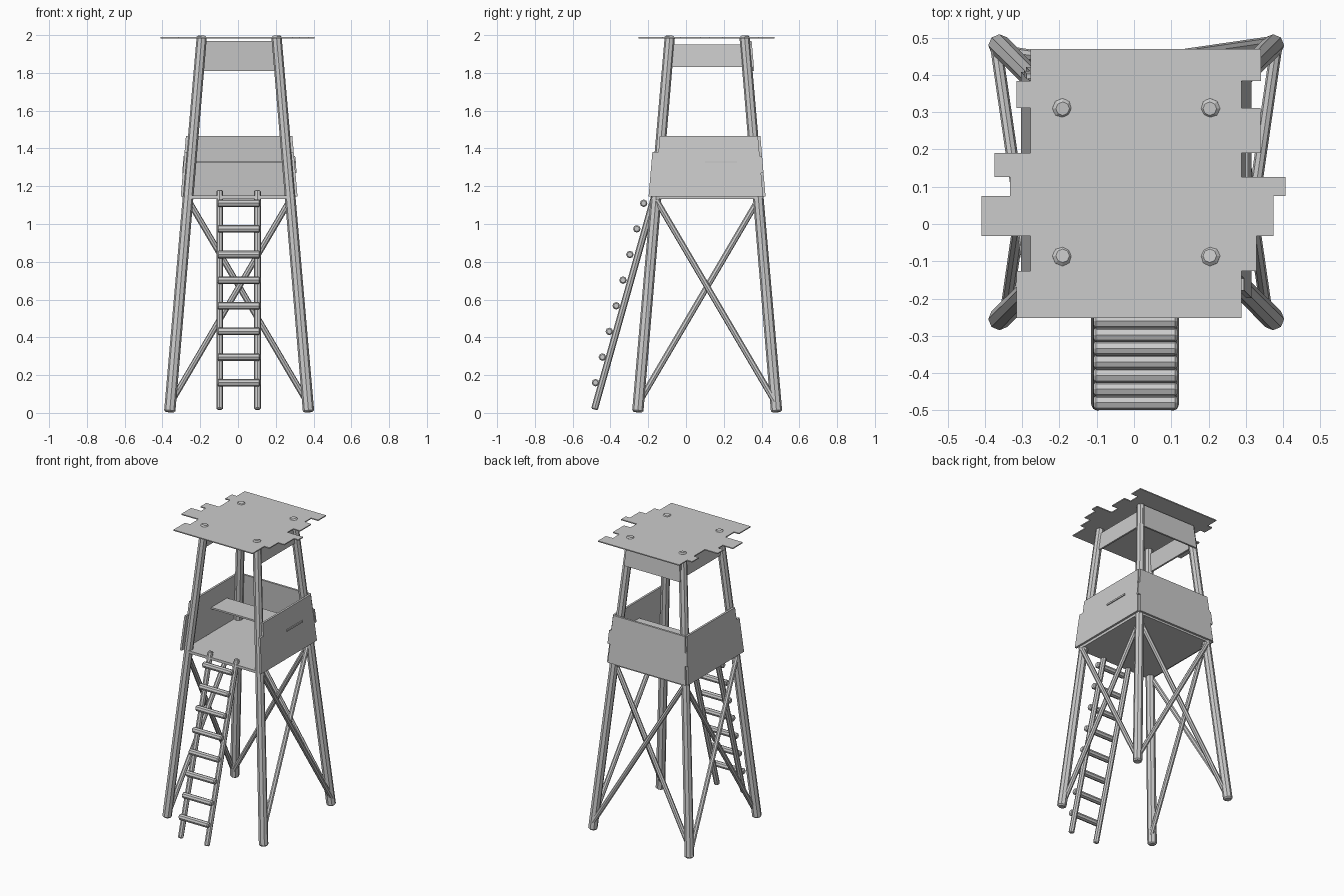
import bpy, bmesh
from mathutils import Vector

if "Cube" in bpy.data.objects:
    bpy.data.objects.remove(bpy.data.objects["Cube"])

CX, CY = 0.006, 0.112          # centre of the tower


def half(z):
    """Half distance between leg centre lines at a height."""
    return 0.368 - 0.0855 * z


def finish(name, bm):
    bmesh.ops.recalc_face_normals(bm, faces=bm.faces[:])
    me = bpy.data.meshes.new(name)
    bm.to_mesh(me)
    bm.free()
    ob = bpy.data.objects.new(name, me)
    bpy.context.collection.objects.link(ob)
    return ob


def pole(name, a, b, r0, r1=None, sides=8):
    """Round timber between two points with chamfered ends."""
    a, b = Vector(a), Vector(b)
    r1 = r1 or r0
    d = b - a
    bm = bmesh.new()
    bmesh.ops.create_cone(bm, cap_ends=True, segments=sides,
                          radius1=r0, radius2=r1, depth=d.length)
    caps = [f for f in bm.faces if len(f.verts) > 4]
    edges = list({e for f in caps for e in f.edges})
    bmesh.ops.bevel(bm, geom=edges, offset=r1 * 0.3, segments=1, affect='EDGES')
    ob = finish(name, bm)
    ob.rotation_mode = 'QUATERNION'
    ob.rotation_quaternion = d.to_track_quat('Z', 'Y')
    ob.location = (a + b) / 2
    return ob


def prism(name, low, high):
    """Solid between two matching outlines."""
    bm = bmesh.new()
    A = [bm.verts.new(p) for p in low]
    B = [bm.verts.new(p) for p in high]
    bm.faces.new(A)
    bm.faces.new(B)
    for i in range(len(A)):
        j = (i + 1) % len(A)
        bm.faces.new((A[i], A[j], B[j], B[i]))
    return finish(name, bm)


def box(name, x0, x1, y0, y1, z0, z1):
    pts = [(x0, y0), (x1, y0), (x1, y1), (x0, y1)]
    return prism(name, [(x, y, z0) for x, y in pts], [(x, y, z1) for x, y in pts])


def place(side, t, o, z):
    """Along-side distance t and outward distance o to world coordinates."""
    if side == 'back':
        return (CX + t, CY + o, z)
    return (CX + (o if side == 'right' else -o), CY + t, z)


def panel(name, side, rows, off, th):
    """Leaning board wall; rows are (z0, z1, extension at start, at end)."""
    start, end = [], []
    for z0, z1, e0, e1 in rows:
        for z in (z0, z1):
            start.append((-half(z) - e0, z))
            end.append((half(z) + e1, z))
    outline = start + end[::-1]
    return prism(name,
                 [place(side, t, half(z) + off, z) for t, z in outline],
                 [place(side, t, half(z) + off + th, z) for t, z in outline])


# Four splayed legs
for fy, sy in (('front', -1), ('back', 1)):
    for fx, sx in (('left', -1), ('right', 1)):
        z0, z1 = 0.004, 1.997
        pole(f"{fy}_{fx}_leg",
             (CX + sx * half(z0), CY + sy * half(z0), z0),
             (CX + sx * half(z1), CY + sy * half(z1), z1), 0.030, 0.027)

# Crossed braces on three sides
for side in ('left', 'right', 'back'):
    for k, s in enumerate((-1, 1)):
        o = 0.012 * s
        pole(f"{side}_brace_{k + 1}",
             place(side, s * half(0.05), half(0.05) + o, 0.05),
             place(side, -s * half(1.13), half(1.13) + o, 1.13), 0.016)

# Floor platform
box("floor", CX - 0.29, CX + 0.29, CY - 0.295, CY + 0.295, 1.132, 1.15)

# Parapet walls with uneven plank ends
side_rows = [(1.145, 1.38, 0.04, 0.026), (1.38, 1.465, 0.008, 0.026)]
panel("right_wall", 'right', side_rows, 0.025, 0.014)
panel("left_wall", 'left', side_rows, 0.025, 0.014)
panel("back_wall", 'back', [(1.145, 1.27, 0.026, 0.026), (1.27, 1.36, 0.042, 0.045),
                            (1.36, 1.465, 0.03, 0.03)], 0.025, 0.014)

# Bench board, poking through the right wall
box("bench", -0.275, 0.306, 0.10, 0.27, 1.322, 1.333)

# Upper boards below the roof
panel("upper_back_board", 'back', [(1.81, 1.97, 0.0, 0.0)], 0.024, 0.012)
for side in ('left', 'right'):
    panel(f"upper_{side}_board", side, [(1.83, 1.95, -0.015, 0.028)], -0.006, 0.012)

# Roof sheet made of planks of uneven length
ys = [0.469, 0.383, 0.311, 0.190, 0.126, 0.075, -0.032, -0.126, -0.252]
lefts = [-0.277, -0.315, -0.277, -0.374, -0.333, -0.409, -0.277, -0.315]
rights = [0.341, 0.288, 0.339, 0.288, 0.406, 0.374, 0.328, 0.288]
edge_l, edge_r = [], []
for i in range(8):
    for y in (ys[i], ys[i + 1]):
        edge_l.append((lefts[i], y))
        edge_r.append((rights[i], y))
outline = edge_l + edge_r[::-1]
prism("roof", [(x, y, 1.983) for x, y in outline], [(x, y, 1.990) for x, y in outline])

# Ladder
for n, x in (('left', -0.097), ('right', 0.103)):
    pole(f"ladder_{n}_rail", (x, -0.485, 0.018), (x, -0.158, 1.178), 0.018)
for i in range(8):
    z = 0.16 + i * 0.1357
    y = -0.479 + i * 0.0364
    pole(f"ladder_rung_{i + 1}", (-0.108, y, z), (0.116, y, z), 0.020)
